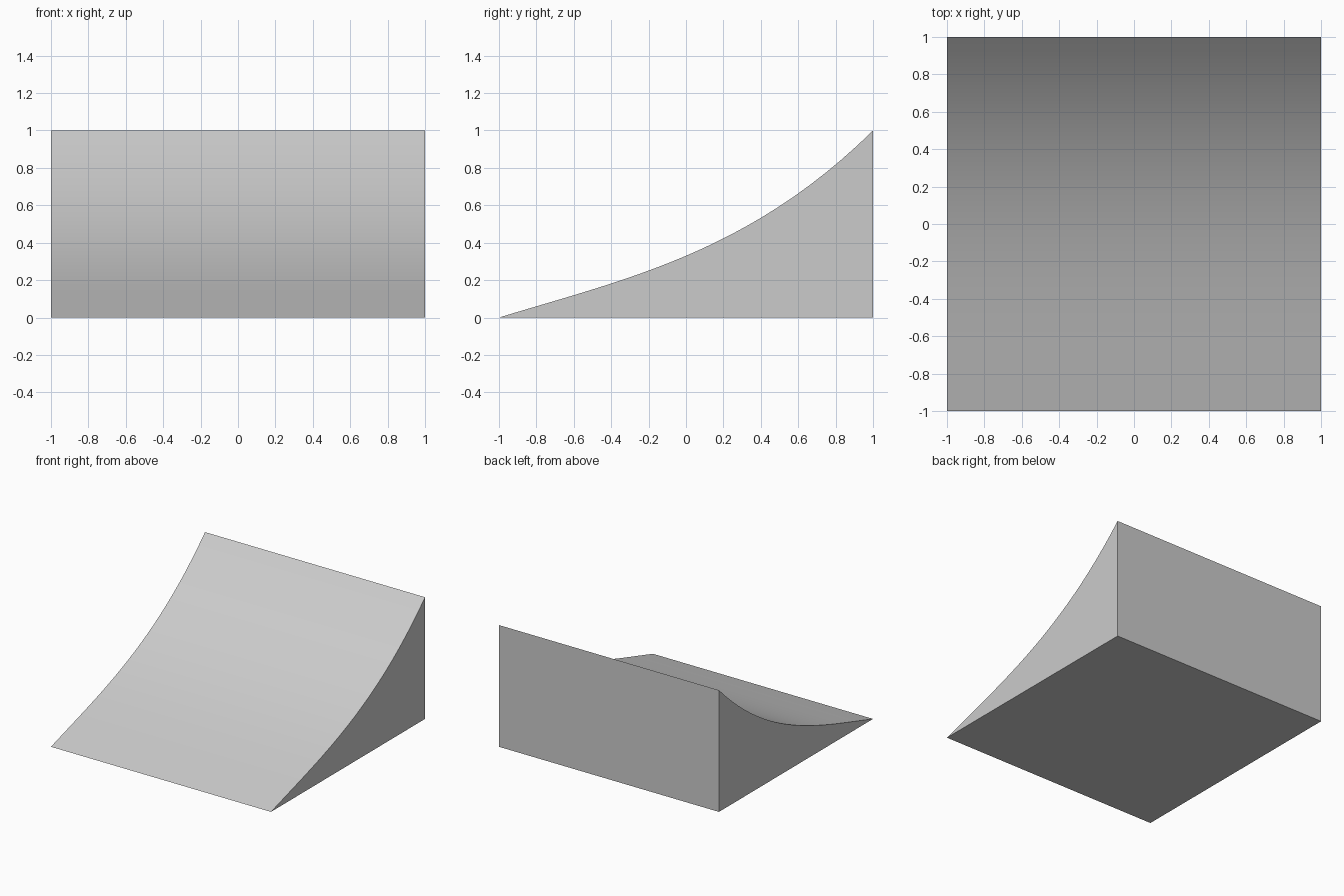
import bpy, bmesh, math

if "Cube" in bpy.data.objects:
    bpy.data.objects.remove(bpy.data.objects["Cube"])

SEGMENTS = 24


def height(y):
    # concave ramp curve rising from 0 at the front to 1 at the back
    return 0.33 + 0.427 * y + 0.17 * y**2 + 0.073 * y**3


# side profile: curved top, then the bottom back corner
ys = [-1 + 2 * i / SEGMENTS for i in range(SEGMENTS + 1)]
profile = [(y, height(y)) for y in ys] + [(1, 0)]

# extrude the profile across the full width
bm = bmesh.new()
side = bm.faces.new([bm.verts.new((-1, y, z)) for y, z in profile])
result = bmesh.ops.extrude_face_region(bm, geom=[side], use_keep_orig=True)
moved = [g for g in result["geom"] if isinstance(g, bmesh.types.BMVert)]
bmesh.ops.translate(bm, verts=moved, vec=(2, 0, 0))
bmesh.ops.recalc_face_normals(bm, faces=bm.faces)

mesh = bpy.data.meshes.new("curved_ramp")
bm.to_mesh(mesh)
bm.free()
ramp = bpy.data.objects.new("curved_ramp", mesh)
bpy.context.collection.objects.link(ramp)

# smooth riding surface with crisp outer edges
bpy.context.view_layer.objects.active = ramp
ramp.select_set(True)
bpy.ops.object.shade_smooth_by_angle(angle=math.radians(12))
